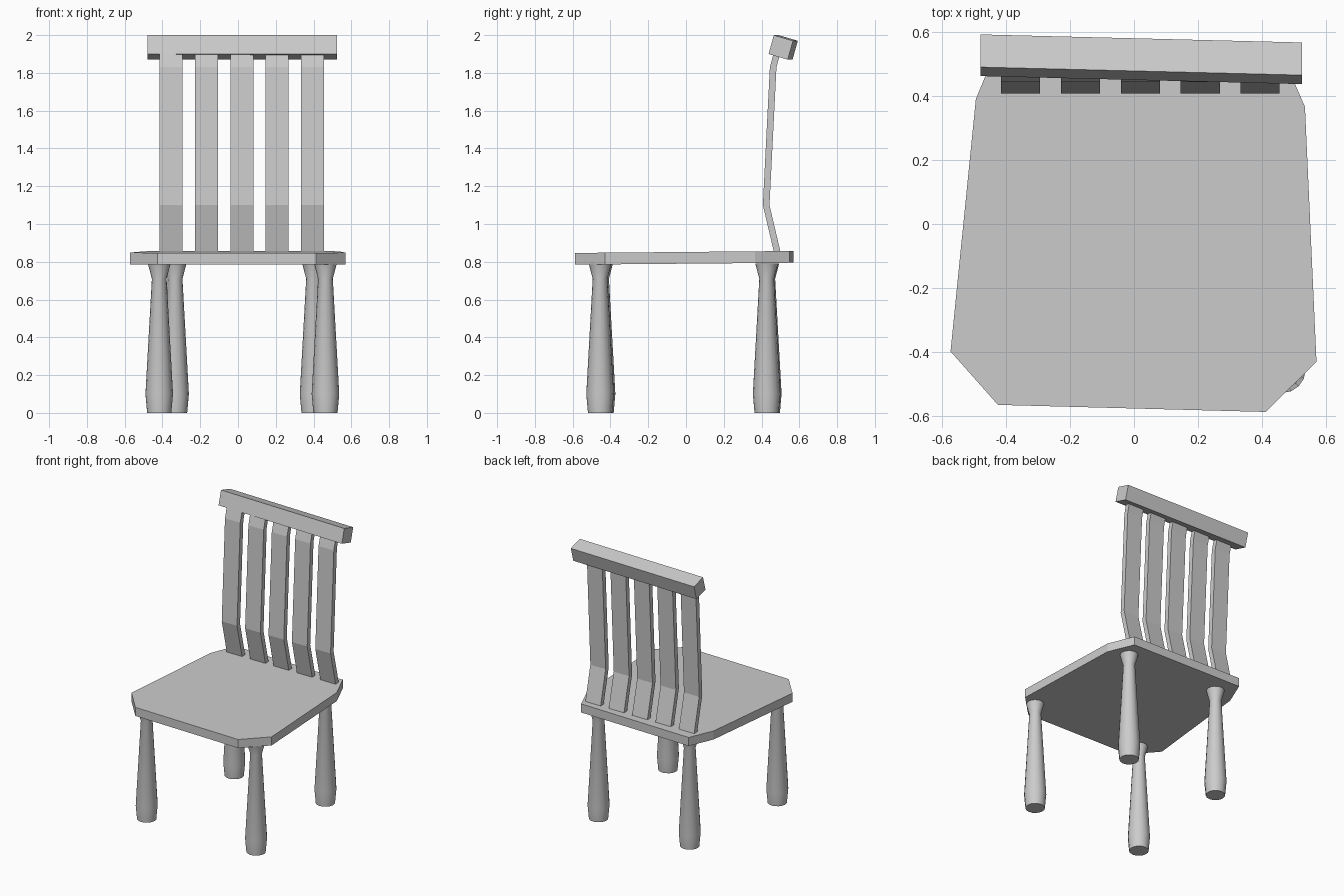
import bpy, bmesh, math
from mathutils import Vector

if "Cube" in bpy.data.objects:
    bpy.data.objects.remove(bpy.data.objects["Cube"])


def make_object(name, bm):
    bmesh.ops.recalc_face_normals(bm, faces=bm.faces)
    mesh = bpy.data.meshes.new(name)
    bm.to_mesh(mesh)
    bm.free()
    obj = bpy.data.objects.new(name, mesh)
    bpy.context.collection.objects.link(obj)
    return obj


def prism(name, outline, offset):
    """Closed solid from a planar outline pushed along an offset."""
    bm = bmesh.new()
    face = bm.faces.new([bm.verts.new(p) for p in outline])
    ext = bmesh.ops.extrude_face_region(bm, geom=[face], use_keep_orig=True)
    verts = [g for g in ext["geom"] if isinstance(g, bmesh.types.BMVert)]
    bmesh.ops.translate(bm, verts=verts, vec=Vector(offset))
    return make_object(name, bm)


def turned_leg(name, x, y, profile, sides=16):
    """Lathe a (radius, height) profile around a vertical axis."""
    bm = bmesh.new()
    rings = []
    for r, z in profile:
        angles = [2 * math.pi * i / sides for i in range(sides)]
        rings.append([bm.verts.new((r * math.cos(a), r * math.sin(a), z)) for a in angles])
    for low, high in zip(rings, rings[1:]):
        for i in range(sides):
            j = (i + 1) % sides
            bm.faces.new((low[i], low[j], high[j], high[i]))
    bm.faces.new(rings[0][::-1])
    bm.faces.new(rings[-1])
    obj = make_object(name, bm)
    obj.location = (x, y, 0)
    bpy.ops.object.select_all(action="DESELECT")
    obj.select_set(True)
    bpy.context.view_layer.objects.active = obj
    bpy.ops.object.shade_smooth_by_angle(angle=math.radians(35))
    return obj


# Seat: tapered plank with clipped corners, rising slightly to the back
seat_outline = [(-0.425, -0.565), (0.412, -0.587), (0.57, -0.43), (0.534, 0.366),
                (0.455, 0.547), (-0.42, 0.57), (-0.494, 0.39), (-0.573, -0.398)]
prism("seat", [(x, y, 0.790 + 0.009 * y) for x, y in seat_outline], (0, 0, 0.062))

# Turned legs
leg_profile = [(0.064, 0), (0.073, 0.10), (0.039, 0.71), (0.060, 0.79)]
for name, x, y in [("front_leg_right", 0.463, -0.455), ("front_leg_left", -0.417, -0.447),
                   ("back_leg_right", 0.40, 0.427), ("back_leg_left", -0.333, 0.433)]:
    turned_leg(name, x, y, leg_profile)

# Back slats: one bent side profile, repeated across the back
slat_front = [(0.473, 0.82), (0.407, 1.10), (0.444, 1.83), (0.474, 1.94)]
slat_back = [(y + 0.035, z) for y, z in reversed(slat_front)]
for i in range(5):
    x = -0.354 + 0.187 * i
    prism(f"back_slat_{i + 1}", [(x - 0.061, y, z) for y, z in slat_front + slat_back],
          (0.122, 0, 0))

# Top rail: leaning square bar, slightly turned
rail_section = [(0.437, 1.90), (0.465, 2.0), (0.567, 1.97), (0.539, 1.87)]
prism("top_rail", [(0.524, y, z) for y, z in rail_section], (-1.003, 0.025, 0))
